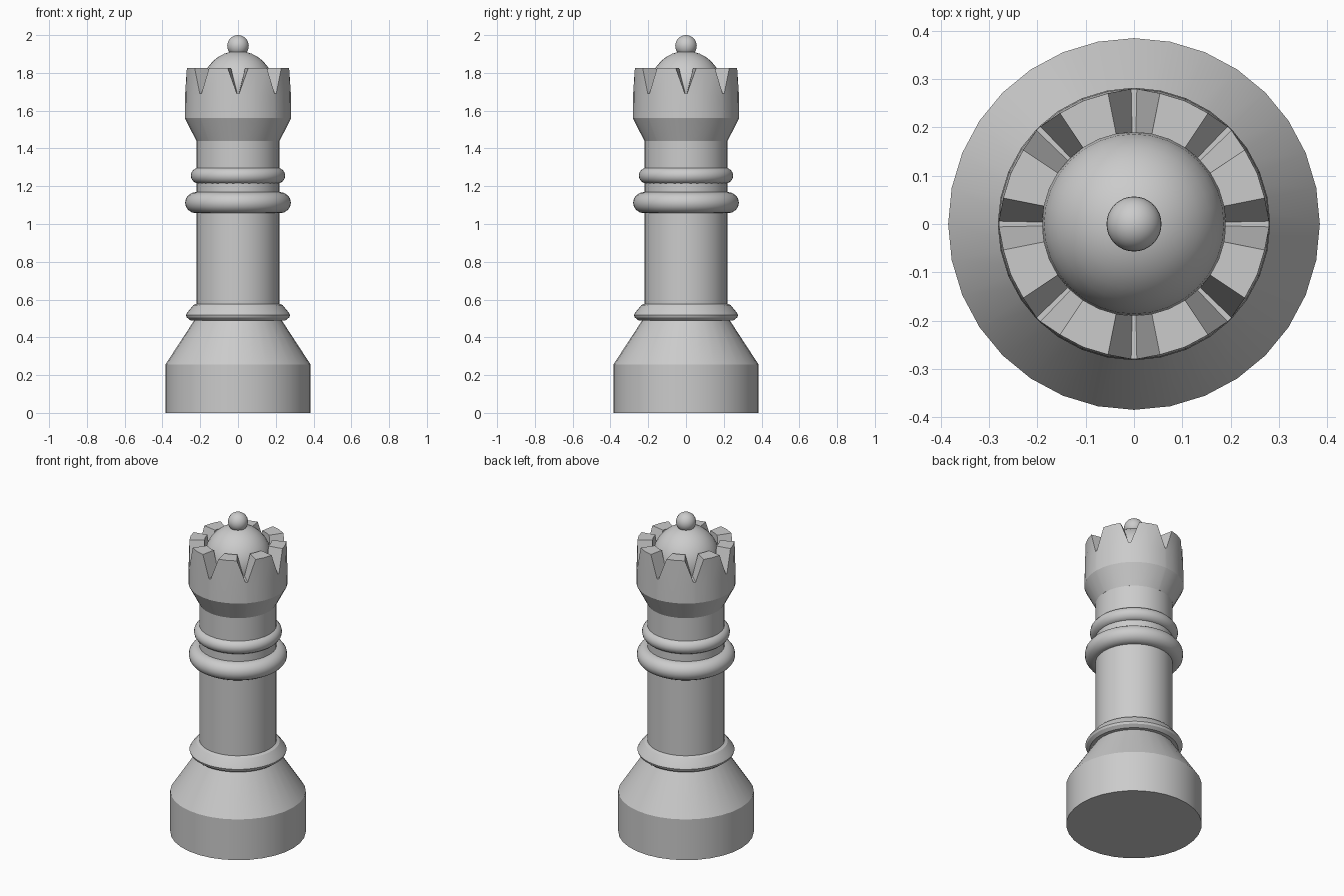
import bpy
import bmesh
from math import sin, cos, pi, radians

if "Cube" in bpy.data.objects:
    bpy.data.objects.remove(bpy.data.objects["Cube"])


def finish(name, bm, angle=25):
    bmesh.ops.remove_doubles(bm, verts=bm.verts, dist=1e-5)
    bmesh.ops.recalc_face_normals(bm, faces=bm.faces)
    mesh = bpy.data.meshes.new(name)
    bm.to_mesh(mesh)
    bm.free()
    obj = bpy.data.objects.new(name, mesh)
    bpy.context.collection.objects.link(obj)
    bpy.ops.object.select_all(action='DESELECT')
    obj.select_set(True)
    bpy.context.view_layer.objects.active = obj
    bpy.ops.object.shade_smooth_by_angle(angle=radians(angle))
    return obj


def sweep(name, columns, closed=False):
    """Skin a round part from (angle, profile) columns; cap open ends."""
    bm = bmesh.new()
    grid = [[bm.verts.new((r * cos(a), r * sin(a), z)) for r, z in prof]
            for a, prof in columns]
    n, m = len(grid), len(grid[0])
    for i in range(n):
        p, q = grid[i], grid[(i + 1) % n]
        for j in range(m if closed else m - 1):
            k = (j + 1) % m
            bm.faces.new((p[j], q[j], q[k], p[k]))
    if not closed:
        bm.faces.new([c[0] for c in grid])
        bm.faces.new([c[-1] for c in grid])
    return finish(name, bm)


def lathe(name, profile, sides=32, closed=False):
    return sweep(name, [(2 * pi * i / sides, profile) for i in range(sides)], closed)


def ring(name, z, radius, half_width, half_height):
    prof = [(radius + half_width * cos(2 * pi * i / 16),
             z + half_height * sin(2 * pi * i / 16)) for i in range(16)]
    return lathe(name, prof, 48, closed=True)


def ball(name, z, radius):
    bm = bmesh.new()
    bmesh.ops.create_uvsphere(bm, u_segments=32, v_segments=16, radius=radius)
    bmesh.ops.translate(bm, verts=bm.verts, vec=(0, 0, z))
    return finish(name, bm)


# Pedestal and column
lathe("base", [(0.385, 0), (0.385, 0.255), (0.225, 0.5)])
lathe("shaft", [(0.22, 0.49), (0.22, 1.45)])

# Collars
lathe("lower_collar", [(0.21, 0.488), (0.252, 0.49), (0.271, 0.505), (0.276, 0.518),
                       (0.268, 0.532), (0.237, 0.57), (0.222, 0.577), (0.21, 0.577)],
      48, closed=True)
ring("wide_collar", 1.113, 0.222, 0.058, 0.056)
ring("upper_collar", 1.256, 0.205, 0.045, 0.043)

# Crown: flared cup whose rim is cut by eight V notches
TIP, NOTCH = 1.825, 1.69
columns = []
for i in range(8):
    for offset, top in ((-1.2, NOTCH), (1.2, NOTCH), (11.25, TIP),
                        (22.5, TIP), (33.75, TIP)):
        columns.append((radians(45 * i + offset),
                        [(0.22, 1.44), (0.282, 1.56), (0.28, 1.68), (0.276, top),
                         (0.19, top), (0.19, 1.675)]))
for i, (a, prof) in enumerate(columns):
    if prof[3][1] == NOTCH:
        prof[3] = (0.28, NOTCH)
sweep("crown", columns)

# Dome and finial
ball("dome", 1.726, 0.19)
ball("finial", 1.943, 0.057)
